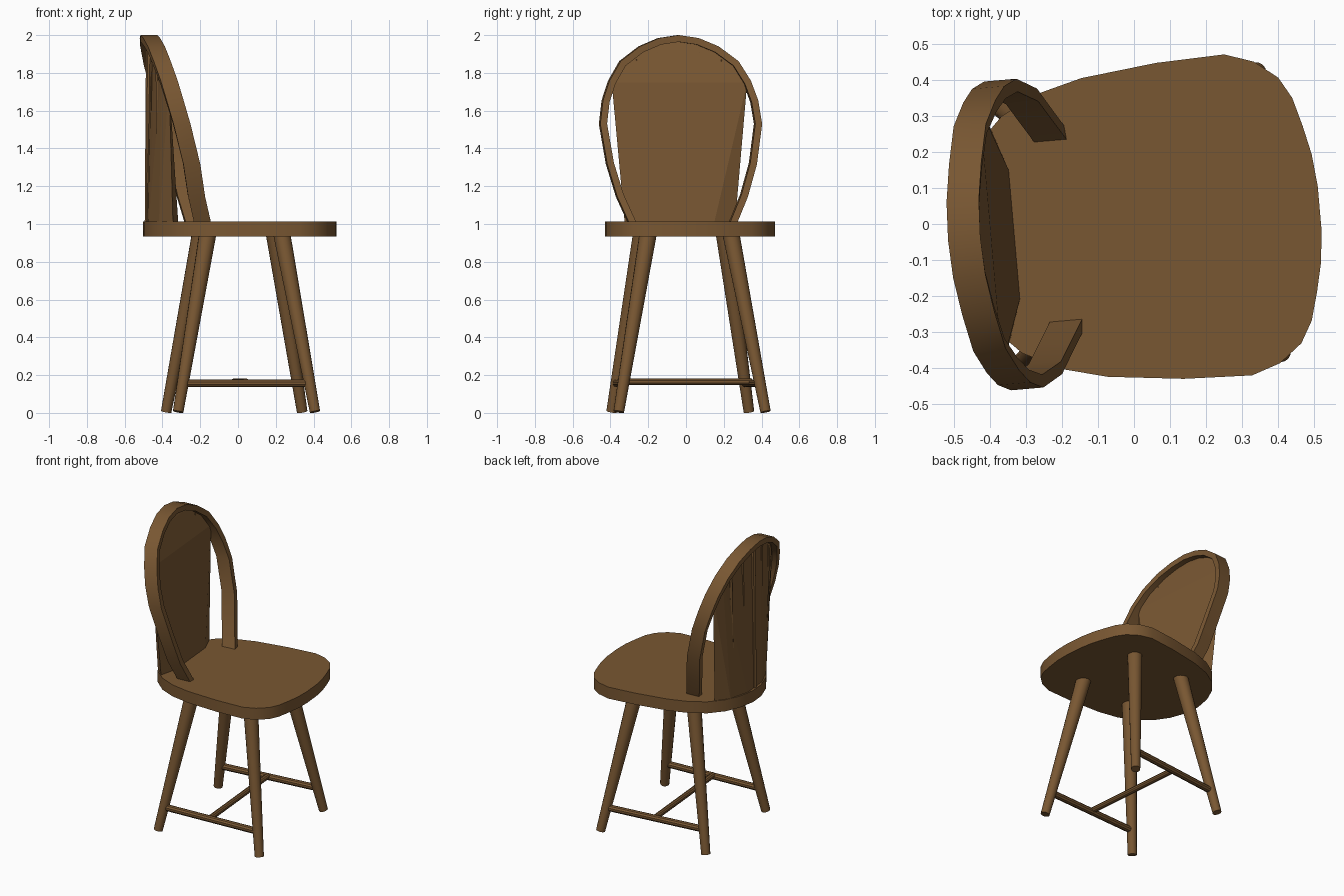
import bpy, bmesh, math
from mathutils import Vector, Matrix

cube = bpy.data.objects.get("Cube")
if cube:
    bpy.data.objects.remove(cube, do_unlink=True)

# The chair faces +x, turned slightly about z
TURN = Matrix.Rotation(math.radians(5), 4, 'Z')

wood = bpy.data.materials.new("brown wood")
wood.use_nodes = True
colour = (0.19, 0.095, 0.032, 1)
wood.diffuse_color = colour
wood.node_tree.nodes["Principled BSDF"].inputs["Base Color"].default_value = colour


def finish(name, bm, smooth=True):
    bmesh.ops.recalc_face_normals(bm, faces=bm.faces)
    bm.transform(TURN)
    mesh = bpy.data.meshes.new(name)
    bm.to_mesh(mesh)
    bm.free()
    mesh.materials.append(wood)
    obj = bpy.data.objects.new(name, mesh)
    bpy.context.collection.objects.link(obj)
    if smooth:
        bpy.ops.object.select_all(action='DESELECT')
        obj.select_set(True)
        bpy.context.view_layer.objects.active = obj
        bpy.ops.object.shade_smooth_by_angle(angle=math.radians(35))
    return obj


def rod(name, a, b, ra, rb, sides=14):
    a, b = Vector(a), Vector(b)
    bm = bmesh.new()
    aim = (b - a).to_track_quat('Z', 'Y').to_matrix().to_4x4()
    bmesh.ops.create_cone(bm, cap_ends=True, segments=sides, radius1=ra, radius2=rb,
                          depth=(b - a).length,
                          matrix=Matrix.Translation((a + b) / 2) @ aim)
    finish(name, bm)


# Seat: rounded outline, wider at the front
half = [(0.517, 0.06), (0.508, 0.15), (0.49, 0.23), (0.468, 0.31), (0.434, 0.37),
        (0.37, 0.42), (0.29, 0.447), (0.1, 0.44), (-0.11, 0.416), (-0.24, 0.382),
        (-0.34, 0.33), (-0.42, 0.25), (-0.47, 0.16), (-0.5, 0.05)]
outline = half + [(x, -y) for x, y in reversed(half)]
bm = bmesh.new()
bottom = bm.faces.new([bm.verts.new((x, y, 0.935)) for x, y in outline])
top = bmesh.ops.extrude_face_region(bm, geom=[bottom], use_keep_orig=True)
bmesh.ops.translate(bm, vec=(0, 0, 0.077),
                    verts=[g for g in top["geom"] if isinstance(g, bmesh.types.BMVert)])
finish("seat", bm)

# Splayed legs and side stretchers
FRONT = (Vector((0.375, 0.39, 0.006)), Vector((0.213, 0.22, 0.95)))
BACK = (Vector((-0.35, 0.365, 0.006)), Vector((-0.18, 0.22, 0.95)))
for side, s in (("left", 1), ("right", -1)):
    joints = []
    for end, (foot, head) in (("front", FRONT), ("back", BACK)):
        foot, head = (Vector((v.x, v.y * s, v.z)) for v in (foot, head))
        rod(f"{end}_{side}_leg", foot, head, 0.028, 0.046)
        joints.append(foot.lerp(head, 0.16))
    rod(f"{side}_stretcher", joints[0], joints[1], 0.021, 0.021, 10)
rod("cross_stretcher", (0.01, -0.35, 0.165), (0.01, 0.35, 0.165), 0.018, 0.018, 10)

# Bent hoop: flat strip leaning back as it rises
arc = [(-0.21, 0.265, 1.0), (-0.25, 0.33, 1.15), (-0.28, 0.38, 1.32), (-0.335, 0.412, 1.53),
       (-0.37, 0.395, 1.65), (-0.398, 0.36, 1.75), (-0.43, 0.3, 1.85), (-0.452, 0.2, 1.925),
       (-0.468, 0.1, 1.967)]
path = [Vector(p) for p in arc] + [Vector((-0.473, 0, 1.982))]
path += [Vector((x, -y, z)) for x, y, z in reversed(arc)]
bm = bmesh.new()
rings = []
for i, p in enumerate(path):
    t = path[min(i + 1, len(path) - 1)] - path[max(i - 1, 0)]
    n = Vector((0, t.z, -t.y)).normalized() * 0.018
    d = Vector((0.045, 0, 0))
    rings.append([bm.verts.new(p + v) for v in (n + d, n - d, -n - d, d - n)])
for a, b in zip(rings, rings[1:]):
    for k in range(4):
        m = (k + 1) % 4
        bm.faces.new((a[k], a[m], b[m], b[k]))
bm.faces.new(rings[0])
bm.faces.new(rings[-1])
finish("back_hoop", bm)

# Back panel: faceted body between the seat and the upper hoop
bm = bmesh.new()
base = [(-0.33, 0.17), (-0.37, 0.29), (-0.44, 0.21), (-0.485, 0.08)]
for s in (1, -1):
    for x, y in base:
        bm.verts.new((x, y * s, 0.97))
    for x, y, z in arc[5:]:
        bm.verts.new((x, y * s, z))
bmesh.ops.convex_hull(bm, input=bm.verts)
finish("back_panel", bm, smooth=False)

# Slim spindles standing against the rear of the panel
for i, y in enumerate((-0.2, -0.1, 0, 0.1, 0.2)):
    low = (-0.48 + abs(y) * 0.25, y * 0.9, 0.96)
    high = (-0.475 + abs(y) * 0.15, y * 1.15, 1.95 - abs(y) * 0.4)
    rod(f"spindle_{i + 1}", low, high, 0.016, 0.014, 6)
